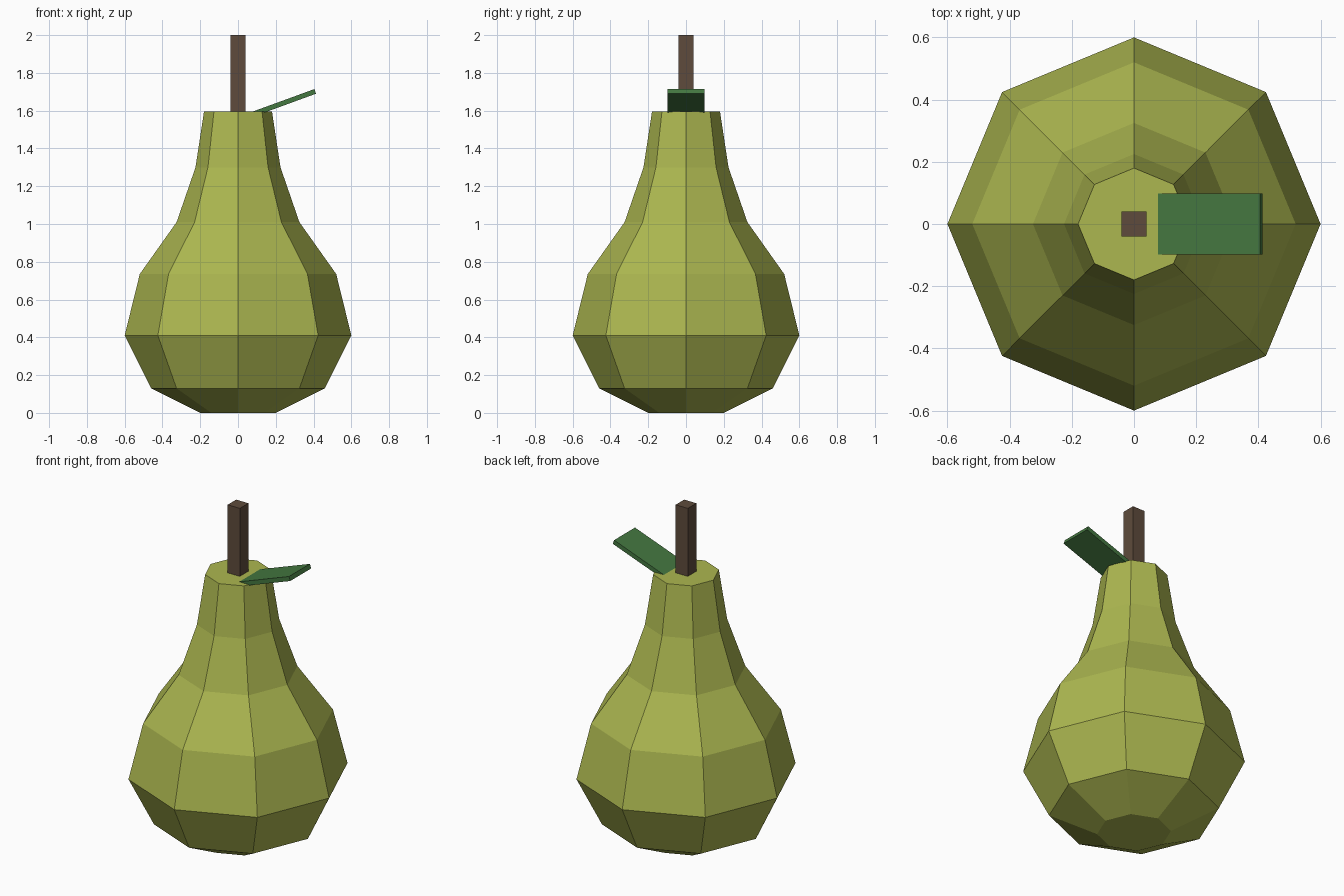
import bpy, bmesh, math
from mathutils import Matrix, Vector

if "Cube" in bpy.data.objects:
    bpy.data.objects.remove(bpy.data.objects["Cube"])


def material(name, rgb):
    # sRGB 0-255 to linear
    lin = [((c / 255 + 0.055) / 1.055) ** 2.4 for c in rgb]
    m = bpy.data.materials.new(name)
    m.diffuse_color = (*lin, 1)
    m.use_nodes = True
    m.node_tree.nodes["Principled BSDF"].inputs["Base Color"].default_value = m.diffuse_color
    return m


def add_object(name, bm, mat):
    bmesh.ops.recalc_face_normals(bm, faces=bm.faces)
    me = bpy.data.meshes.new(name)
    bm.to_mesh(me)
    bm.free()
    me.materials.append(mat)
    ob = bpy.data.objects.new(name, me)
    bpy.context.collection.objects.link(ob)


def box(name, size, matrix, mat):
    bm = bmesh.new()
    bmesh.ops.create_cube(bm, size=1, matrix=matrix @ Matrix.Diagonal((*size, 1)))
    add_object(name, bm, mat)


skin = material("pear green", (172, 183, 80))
wood = material("stem brown", (94, 75, 60))
leaf_green = material("leaf green", (68, 119, 64))

# Pear body: eight-sided lathe of (radius, height) rings
profile = [(0.2, 0), (0.46, 0.13), (0.6, 0.41), (0.52, 0.735),
           (0.325, 1.01), (0.225, 1.3), (0.18, 1.595)]
SIDES = 8
bm = bmesh.new()
rings = [[bm.verts.new((r * math.cos(i * math.tau / SIDES),
                        r * math.sin(i * math.tau / SIDES), z))
          for i in range(SIDES)] for r, z in profile]
for a, b in zip(rings, rings[1:]):
    for i in range(SIDES):
        j = (i + 1) % SIDES
        bm.faces.new((a[i], a[j], b[j], b[i]))
bm.faces.new(rings[0])
bm.faces.new(rings[-1])
add_object("pear_body", bm, skin)

# Stem: square post
box("stem", (0.08, 0.08, 0.42), Matrix.Translation((0, 0, 1.79)), wood)

# Leaf: thin slab tilted up by 20 degrees, rooted in the top of the body
tilt = Matrix.Rotation(math.radians(-20), 4, 'Y')
tip = Vector((0.409, 0, 1.702))
length = 0.37
centre = tip - tilt @ Vector((length / 2, 0, 0))
box("leaf", (length, 0.196, 0.026), Matrix.Translation(centre) @ tilt, leaf_green)
